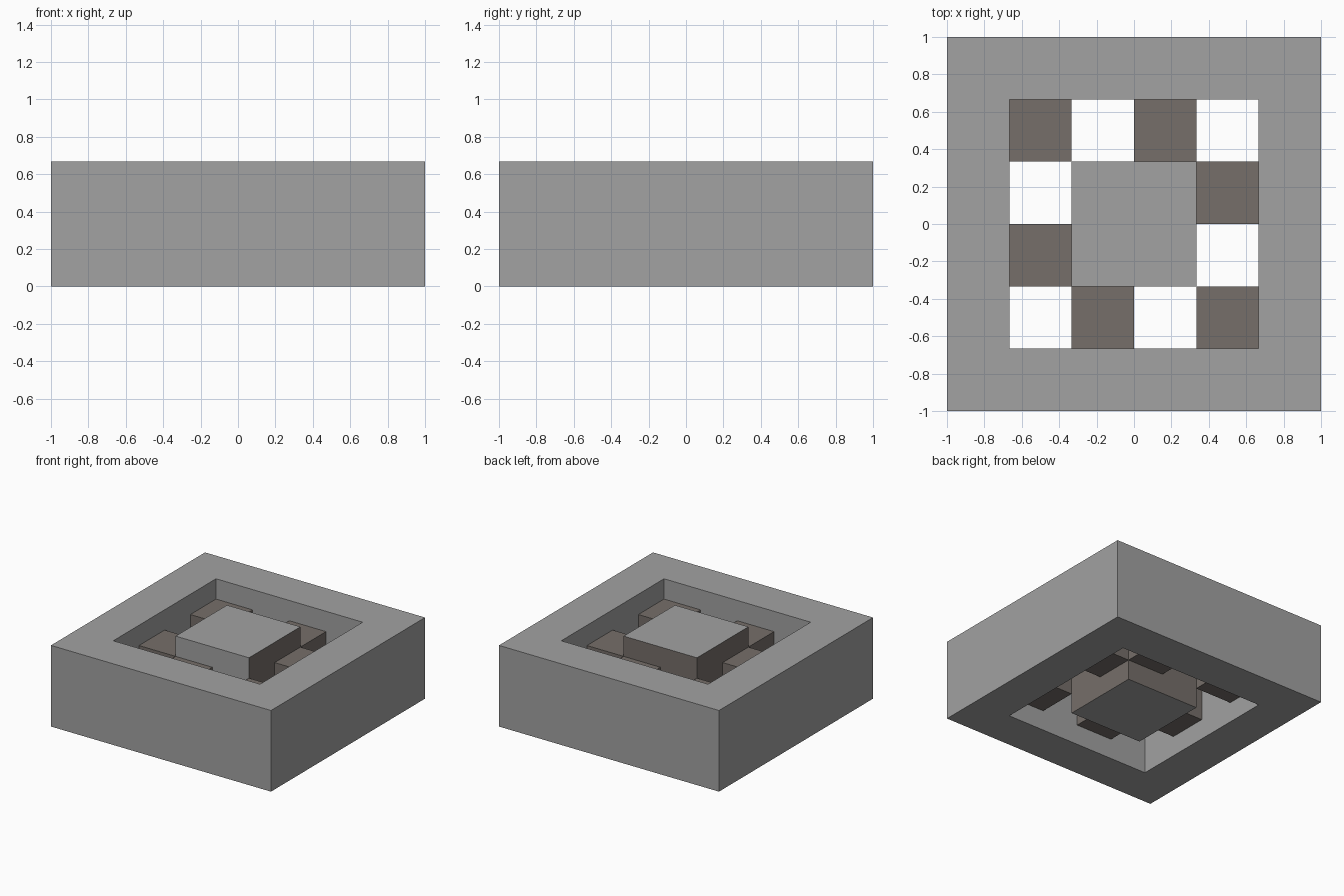
import bpy
import bmesh

if "Cube" in bpy.data.objects:
    bpy.data.objects.remove(bpy.data.objects["Cube"])

U = 1 / 3          # grid unit
H = 2 * U          # overall height


def material(name, rgb):
    m = bpy.data.materials.new(name)
    m.diffuse_color = (*rgb, 1)
    m.use_nodes = True
    m.node_tree.nodes["Principled BSDF"].inputs["Base Color"].default_value = m.diffuse_color
    return m


grey = material("stone_grey", (0.36, 0.36, 0.36))
brown = material("warm_brown", (0.18, 0.158, 0.143))


def finish(bm, name, mats):
    bmesh.ops.recalc_face_normals(bm, faces=bm.faces)
    mesh = bpy.data.meshes.new(name)
    bm.to_mesh(mesh)
    bm.free()
    for m in mats:
        mesh.materials.append(m)
    ob = bpy.data.objects.new(name, mesh)
    bpy.context.collection.objects.link(ob)
    return ob


def box(name, x0, x1, y0, y1, z0, z1, mats):
    bm = bmesh.new()
    bmesh.ops.create_cube(bm, size=1)
    for v in bm.verts:
        v.co = (x1 if v.co.x > 0 else x0,
                y1 if v.co.y > 0 else y0,
                z1 if v.co.z > 0 else z0)
    return finish(bm, name, mats)


# Square outer frame, open through the middle
bm = bmesh.new()
corners = [(-1, -1), (1, -1), (1, 1), (-1, 1)]
rings = [[bm.verts.new((x * r, y * r, z)) for x, y in corners]
         for r, z in ((1, 0), (1, H), (H, H), (H, 0))]
for k in range(4):
    a, b = rings[k], rings[(k + 1) % 4]
    for i in range(4):
        j = (i + 1) % 4
        bm.faces.new((a[i], a[j], b[j], b[i]))
finish(bm, "outer_frame", [grey])

# Full-height core: grey top, bottom and front, brown on the other sides
core = box("centre_core", -U, U, -U, U, 0, H, [grey, brown])
for p in core.data.polygons:
    p.material_index = 1 if abs(p.normal.x) > 0.5 or p.normal.y > 0.5 else 0

# Half-height bridge blocks, arranged with half-turn symmetry
cells = [(-2, 1), (0, 1), (1, 0)]
for n, (cx, cy) in enumerate(cells):
    for side, (x, y) in (("a", (cx, cy)), ("b", (-cx - 1, -cy - 1))):
        box(f"bridge_block_{n + 1}{side}", x * U, (x + 1) * U,
            y * U, (y + 1) * U, U / 2, 1.5 * U, [brown])
